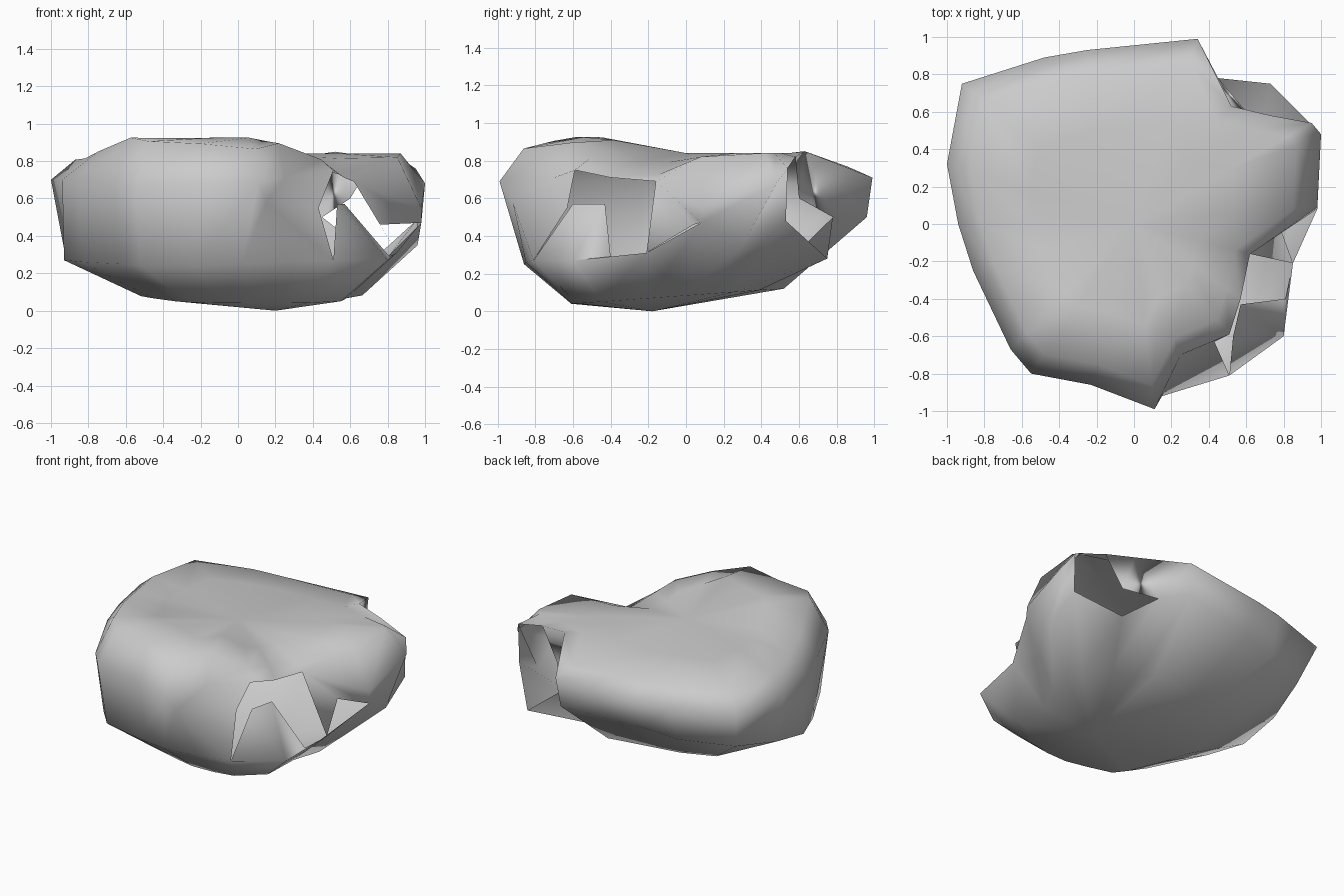
import bpy

if "Cube" in bpy.data.objects:
    bpy.data.objects.remove(bpy.data.objects["Cube"])

# Side columns, counter-clockwise from the front spike:
# lower edge x, y, z then upper edge x, y, z
columns = [
    (.02, -.86, .25, .11, -.99, .69), (.28, -.85, .26, .25, -.70, .71),
    (.51, -.81, .27, .51, -.59, .75), (.80, -.60, .27, .57, -.40, .71),
    (.85, -.21, .31, .62, -.16, .69), (.98, .08, .47, .98, .09, .55),
    (.96, .30, .35, 1.0, .48, .68), (.95, .53, .48, .95, .54, .76),
    (.73, .75, .28, .73, .58, .82), (.45, .78, .50, .52, .63, .85),
    (.32, .96, .50, .34, .99, .71), (-.25, .85, .46, -.25, .93, .68),
    (-.50, .80, .42, -.48, .89, .67), (-.84, .64, .40, -.92, .75, .66),
    (-.93, .30, .33, -1.0, .32, .70), (-.93, .00, .27, -.94, .00, .70),
    (-.83, -.25, .26, -.86, -.25, .70), (-.63, -.62, .25, -.66, -.67, .68),
    (-.52, -.74, .24, -.55, -.80, .67), (-.23, -.81, .24, -.23, -.86, .68),
]
N = len(columns)
lower = [c[:3] for c in columns]
upper = [c[3:] for c in columns]


def clamp(v):
    return max(0.0, min(1.0, v))


def top_z(x, y):
    # high at the front, a shallow saddle behind, falling toward the edges
    z = .84 + .085 * clamp((-y - .1) / .35)
    z -= .38 * max(0, x - .14) * clamp((.1 - y) / .3)
    z -= .25 * max(0, -y - .62)
    return z - .12 * max(0, -x - .6) - .28 * max(0, y - .6)


def top_ring(s):
    return [(x * s, y * s, top_z(x * s, y * s)) for x, y, z in upper]


def bottom_ring(s, lift):
    pts = [(.15 + (x - .15) * s, -.2 + (y + .2) * s) for x, y, z in lower]
    return [(x, y, lift + .08 * clamp((y + .6) / 1.1)) for x, y in pts]


# Rock shell: stacked rings closed by a point at the bottom and top
rings = [bottom_ring(.62, .04), lower, upper, top_ring(.87), top_ring(.55)]
verts = [p for r in rings for p in r]
faces = []


def add(p):
    verts.append(p)
    return len(verts) - 1


def L(i):
    return N + i


def U(i):
    return 2 * N + i


bottom, top = add((.2, -.18, 0)), add((0, 0, .84))
openings = {0, 1, 2, 3, 4, 7, 8}
for i in range(N):
    j = (i + 1) % N
    for r in range(len(rings) - 1):
        if r == 1 and i in openings:
            continue
        a, b = r * N, (r + 1) * N
        faces.append((a + i, a + j, b + j, b + i))
    faces.append((bottom, j, i))
    last = (len(rings) - 1) * N
    faces.append((top, last + i, last + j))

# Hollow below the front spike, running smoothly into the shell
lip = add((.15, -.92, .58))
wall = add((.43, -.63, .55))
faces += [(L(0), L(1), lip), (L(1), L(2), lip), (L(0), lip, U(0)),
          (lip, L(2), wall), (lip, wall, U(1)), (U(0), lip, U(1)),
          (U(1), wall, U(2))]

# Broken shelf on the front right corner
notch = add((.53, -.60, .57))
ledge = add((.57, -.43, .57))
shelf = add((.81, -.40, .29))
faces += [(L(2), L(3), notch), (L(3), ledge, notch), (L(3), shelf, ledge),
          (L(3), L(4), shelf)]

# Pocket on the right side
pocket = add((.76, .04, .46))
faces += [(U(4), L(4), pocket), (U(4), pocket, L(5), U(5))]

# Ragged flap in the back opening
flap = add((.60, .60, .60))
faces += [(U(9), flap, U(8)), (L(9), flap, U(9))]

mesh = bpy.data.meshes.new("rock_shell")
mesh.from_pydata(verts, [], faces)
mesh.update()
for p in mesh.polygons:
    p.use_smooth = True
rock = bpy.data.objects.new("rock_shell", mesh)
bpy.context.collection.objects.link(rock)
